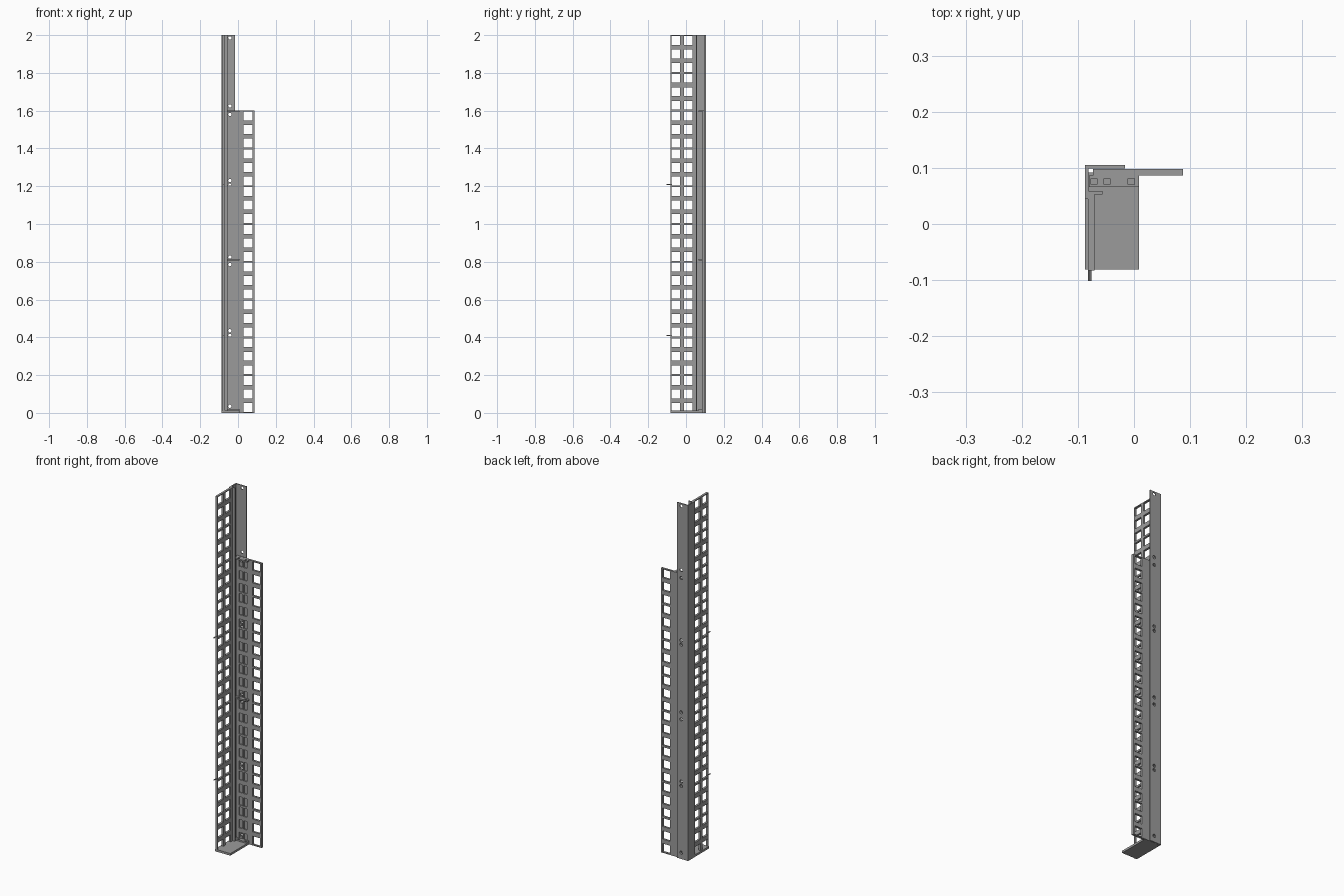
import bpy, bmesh
from mathutils import Matrix, Vector

if "Cube" in bpy.data.objects:
    bpy.data.objects.remove(bpy.data.objects["Cube"])

steel = bpy.data.materials.new("grey_steel")
steel.diffuse_color = (0.33, 0.33, 0.33, 1)
steel.use_nodes = True
steel.node_tree.nodes["Principled BSDF"].inputs["Base Color"].default_value = steel.diffuse_color


def finish(name, bm):
    bmesh.ops.recalc_face_normals(bm, faces=bm.faces)
    me = bpy.data.meshes.new(name)
    bm.to_mesh(me)
    bm.free()
    me.materials.append(steel)
    ob = bpy.data.objects.new(name, me)
    bpy.context.collection.objects.link(ob)
    return ob


def sheet(name, to3d, us, vs, holes, depth):
    """Flat sheet with rectangular holes (u0, u1, v0, v1), thickened along depth."""
    U = sorted(set(list(us) + [x for h in holes for x in h[:2]]))
    V = sorted(set(list(vs) + [x for h in holes for x in h[2:]]))
    bm = bmesh.new()
    grid = {}

    def vert(i, j):
        if (i, j) not in grid:
            grid[i, j] = bm.verts.new(to3d(U[i], V[j]))
        return grid[i, j]

    for i in range(len(U) - 1):
        for j in range(len(V) - 1):
            cu, cv = (U[i] + U[i + 1]) / 2, (V[j] + V[j + 1]) / 2
            if not any(a < cu < b and c < cv < d for a, b, c, d in holes):
                bm.faces.new([vert(i, j), vert(i + 1, j), vert(i + 1, j + 1), vert(i, j + 1)])
    # closed slab: original faces stay, copy is pushed along the depth vector
    geo = bmesh.ops.extrude_face_region(bm, geom=bm.faces[:], use_keep_orig=True)
    bmesh.ops.translate(bm, vec=Vector(depth),
                        verts=[g for g in geo["geom"] if isinstance(g, bmesh.types.BMVert)])
    return finish(name, bm)


def box(name, x0, x1, y0, y1, z0, z1):
    return sheet(name, lambda u, v: (u, v, z0), (x0, x1), (y0, y1), [], (0, 0, z1 - z0))


def rods(name, centres, radius, length, sides=12):
    """Cylinders running along y."""
    bm = bmesh.new()
    for c in centres:
        m = Matrix.Translation(c) @ Matrix.Rotation(1.5707963, 4, 'X')
        bmesh.ops.create_cone(bm, cap_ends=True, segments=sides, radius1=radius,
                              radius2=radius, depth=length, matrix=m)
    return finish(name, bm)


# Rack hole pattern: three holes per 0.2-high unit
def hole_rows(units):
    return [u * 0.2 + z for u in range(units) for z in (0.0286, 0.1, 0.1714)]


H = 0.0235   # half size of the square holes


def column(c, units, half=H):
    return [(c - half, c + half, z - H, z + H) for z in hole_rows(units)]


# Tall corner angle
corner_angle = []
bm = bmesh.new()
outline = [(-0.087, 0.045), (-0.081, 0.045), (-0.081, 0.099), (-0.016, 0.099),
           (-0.016, 0.105), (-0.087, 0.105)]
face = bm.faces.new([bm.verts.new((x, y, 0)) for x, y in outline])
up = bmesh.ops.extrude_face_region(bm, geom=[face], use_keep_orig=True)
bmesh.ops.translate(bm, vec=(0, 0, 2),
                    verts=[g for g in up["geom"] if isinstance(g, bmesh.types.BMVert)])
angle = finish("corner_angle", bm)

# Left wall: two-column perforated strip, full height
sheet("left_perforated_strip", lambda u, v: (-0.082, u, v), (-0.083, 0.059), (0, 2),
      column(-0.054, 10) + column(0.012, 10), (0.012, 0, 0))
box("left_strip_lip", -0.070, -0.056, 0.053, 0.059, 0, 2)

# Back wall: outer sheet with one open column, inner sheet with extra blind columns
back_outer = sheet("back_outer_sheet", lambda u, v: (u, 0.092, v), (-0.073, 0.087), (0, 1.6),
                   column(0.0535, 8), (0, 0.006, 0))
back_inner = sheet("back_inner_sheet", lambda u, v: (u, 0.086, v), (-0.073, 0.087), (0, 1.6),
                   column(0.0535, 8) + column(-0.043, 8, 0.011) + column(-0.014, 8, 0.011),
                   (0, 0.0055, 0))

# Round screw holes through the angle and back sheets
zs = (0.035, 0.41, 0.435, 0.785, 0.825, 1.205, 1.23, 1.58, 1.625, 1.985)
cutter = rods("hole_cutter", [(-0.043, 0.095, z) for z in zs], 0.009, 0.05)
cutter.hide_render = True
for ob in (angle, back_outer):
    mod = ob.modifiers.new("screw_holes", 'BOOLEAN')
    mod.object = cutter
    mod.operation = 'DIFFERENCE'
    mod.solver = 'EXACT'
    bpy.context.view_layer.objects.active = ob
    bpy.ops.object.modifier_apply(modifier=mod.name)
bpy.data.objects.remove(cutter)

# Small cross brackets with square holes
for n, z in enumerate((0.012, 0.808, 1.592)):
    sq = [(x - 0.0055, x + 0.0055, 0.0705, 0.0815) for x in (-0.071, -0.048, -0.005)]
    sheet(f"cross_bracket_{n + 1}", lambda u, v: (u, v, z), (-0.080, 0.009), (0.066, 0.0865),
          sq, (0, 0, 0.008))

# Foot plate and front pins
box("foot_plate", -0.087, 0.009, -0.081, 0.092, 0, 0.012)
rods("front_pins", [(-0.079, -0.088, z) for z in (0.41, 1.21)], 0.003, 0.028, 8)
